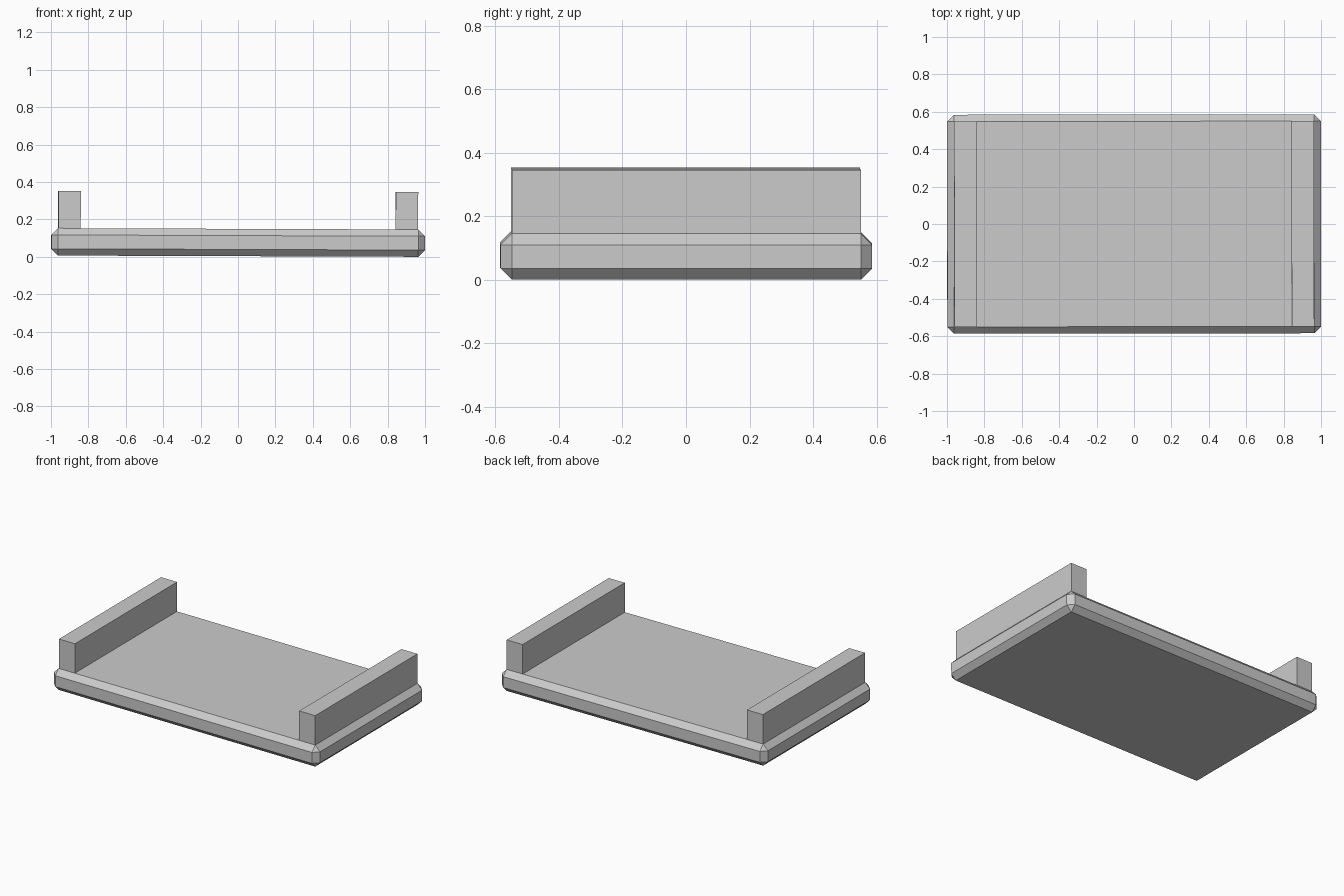
import bpy
import bmesh
from mathutils import Matrix

if "Cube" in bpy.data.objects:
    bpy.data.objects.remove(bpy.data.objects["Cube"])

# The whole model leans very slightly to its right
LEAN = (Matrix.Translation((0, 0, 0.0035))
        @ Matrix.Rotation(0.001, 4, 'Z') @ Matrix.Rotation(0.0035, 4, 'Y'))


def box(name, lo, hi, chamfer=0.0):
    """Flat-shaded box between two corners, with optional chamfered edges."""
    size = [h - l for l, h in zip(lo, hi)]
    centre = [(h + l) / 2 for l, h in zip(lo, hi)]
    bm = bmesh.new()
    bmesh.ops.create_cube(bm, size=1)
    bmesh.ops.scale(bm, vec=size, verts=bm.verts)
    bmesh.ops.translate(bm, vec=centre, verts=bm.verts)
    if chamfer:
        bmesh.ops.bevel(bm, geom=list(bm.edges), offset=chamfer,
                        segments=1, affect='EDGES')
    bmesh.ops.transform(bm, matrix=LEAN, verts=bm.verts)
    mesh = bpy.data.meshes.new(name)
    bm.to_mesh(mesh)
    bm.free()
    obj = bpy.data.objects.new(name, mesh)
    bpy.context.collection.objects.link(obj)
    return obj


# Chamfered base slab
box("base_slab", (-0.999, -0.585, 0), (0.999, 0.585, 0.146), 0.036)

# Upright rails along both short sides
for side, x in (("left", -0.902), ("right", 0.902)):
    box(side + "_rail", (x - 0.06, -0.549, 0.146), (x + 0.06, 0.549, 0.346))
